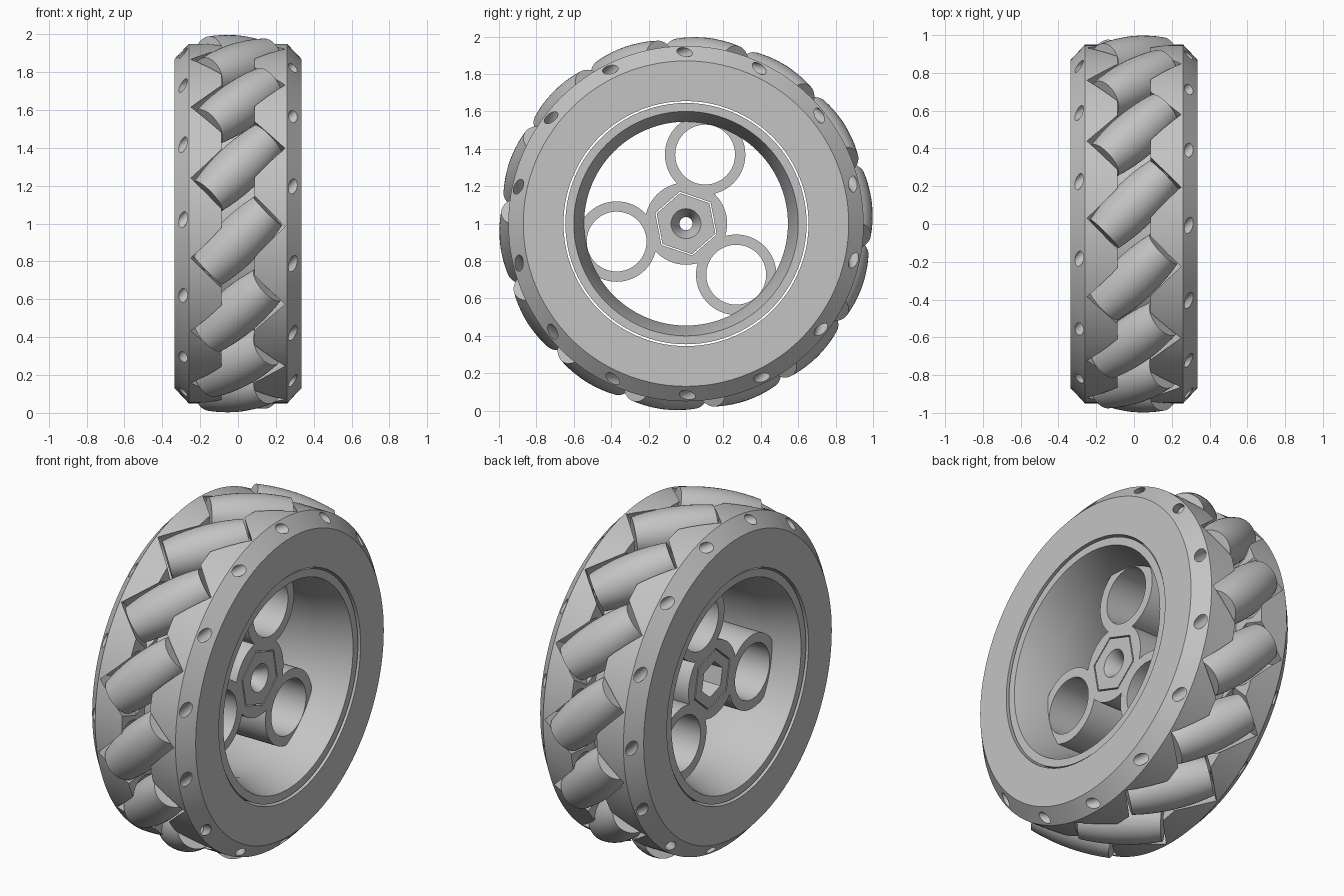
import bpy, bmesh, math
from mathutils import Matrix, Vector

if "Cube" in bpy.data.objects:
    bpy.data.objects.remove(bpy.data.objects["Cube"])

ROLLERS = 14
ROLLER_DIST = 0.87      # wheel axis to roller axis
CENTRE = Vector((0, 0, 1))

grey = bpy.data.materials.new("plain grey")
grey.use_nodes = True
COLOUR = (0.55, 0.55, 0.55, 1)
grey.diffuse_color = COLOUR
grey.node_tree.nodes["Principled BSDF"].inputs["Base Color"].default_value = COLOUR


def frame(x, y, z, origin):
    """Matrix with the given local axes and origin."""
    m = Matrix((x, y, z)).transposed().to_4x4()
    m.translation = origin
    return m


# Local z runs along the wheel axis (+x); local angle turns from +y to +z
AXLE = frame((0, 1, 0), (0, 0, 1), (1, 0, 0), CENTRE)


def lathe(name, profile, ring=False, segs=64, matrices=(AXLE,), start=0.0):
    """Turn (radius, height) points about local z, once per matrix."""
    bm = bmesh.new()
    for m in matrices:
        loops = []
        for r, h in profile:
            angles = [start + math.tau * i / segs for i in range(segs)]
            loops.append([bm.verts.new(m @ Vector((r * math.cos(a), r * math.sin(a), h)))
                          for a in angles])
        pairs = list(zip(loops, loops[1:]))
        if ring:
            pairs.append((loops[-1], loops[0]))
        else:
            bm.faces.new(loops[0])
            bm.faces.new(loops[-1])
        for low, high in pairs:
            for i in range(segs):
                j = (i + 1) % segs
                bm.faces.new((low[i], low[j], high[j], high[i]))
    bmesh.ops.recalc_face_normals(bm, faces=bm.faces)
    mesh = bpy.data.meshes.new(name)
    bm.to_mesh(mesh)
    bm.free()
    mesh.materials.append(grey)
    obj = bpy.data.objects.new(name, mesh)
    bpy.context.collection.objects.link(obj)
    return obj


def activate(obj):
    bpy.ops.object.select_all(action='DESELECT')
    obj.select_set(True)
    bpy.context.view_layer.objects.active = obj


def combine(obj, other, operation='DIFFERENCE'):
    """Apply a boolean and discard the helper."""
    activate(obj)
    mod = obj.modifiers.new("cut", 'BOOLEAN')
    mod.operation = operation
    mod.solver = 'EXACT'
    mod.object = other
    other.hide_render = True
    bpy.ops.object.modifier_apply(modifier=mod.name)
    bpy.data.objects.remove(other)


def roller_frame(k):
    """Roller axis at 45 degrees to the wheel axis."""
    a = math.radians(-6) + math.tau * k / ROLLERS
    radial = Vector((0, -math.cos(a), math.sin(a)))
    tangent = Vector((0, math.sin(a), math.cos(a)))
    axis = (Vector((1, 0, 0)) + tangent).normalized()
    return frame(radial, axis.cross(radial), axis, CENTRE + radial * ROLLER_DIST)


frames = [roller_frame(k) for k in range(ROLLERS)]

# Outer body: chamfered flanges with a central groove
half = [(0.655, 0.335), (0.87, 0.335), (0.95, 0.26), (0.95, 0.087), (0.74, 0.087)]
body = lathe("outer_body", half + [(r, -h) for r, h in reversed(half)], ring=True, segs=112)

# Roller pockets and pin holes, cut in two alternating sets
pocket = [(0.03, -0.5), (0.03, -0.235), (0.14, -0.235),
          (0.14, 0.235), (0.03, 0.235), (0.03, 0.5)]
for first in (0, 1):
    combine(body, lathe("pocket_cutter", pocket, segs=32, matrices=frames[first::2]))

# Barrel rollers
STEPS = 10
barrel = []
for i in range(STEPS + 1):
    t = 2 * i / STEPS - 1
    barrel.append((0.13 - 0.023 * t * t, 0.222 * t))
rollers = []
for k, m in enumerate(frames):
    rollers.append(lathe(f"roller_{k + 1}", barrel, segs=40, matrices=(m,)))

# Inner drum with tapered mouths
mouth = [(0.545, 0.14), (0.6, 0.325), (0.645, 0.325)]
drum = lathe("inner_drum", mouth + [(r, -h) for r, h in reversed(mouth)], ring=True, segs=96)

# Hub with three tube spokes
BACK, FRONT = -0.17, 0.14
HEX_TURN = math.radians(41)
hub = lathe("hub", [(0.22, BACK), (0.22, FRONT)])
for k in range(3):
    a = math.radians(74.5) + math.tau * k / 3
    place = AXLE @ Matrix.Translation((0.383 * math.cos(a), 0.383 * math.sin(a), 0))
    tube = lathe("tube", [(0.16, BACK), (0.215, BACK), (0.215, FRONT), (0.16, FRONT)],
                 ring=True, matrices=(place,))
    combine(hub, tube, 'UNION')
combine(hub, lathe("hex_cutter", [(0.174, -0.4), (0.174, 0.4)], segs=6, start=HEX_TURN))

# Hexagonal insert: countersunk bore on one side, hex socket on the other
insert = lathe("hex_insert", [(0.166, BACK), (0.166, FRONT)], segs=6, start=HEX_TURN)
combine(insert, lathe("bore_cutter", [(0.035, -0.3), (0.035, 0.06), (0.08, FRONT), (0.08, 0.3)],
                      segs=32))
combine(insert, lathe("socket_cutter", [(0.1, -0.3), (0.1, -0.02)], segs=6, start=HEX_TURN))

for obj in [body, drum, hub, insert] + rollers:
    activate(obj)
    bpy.ops.object.shade_smooth_by_angle(angle=math.radians(30))
